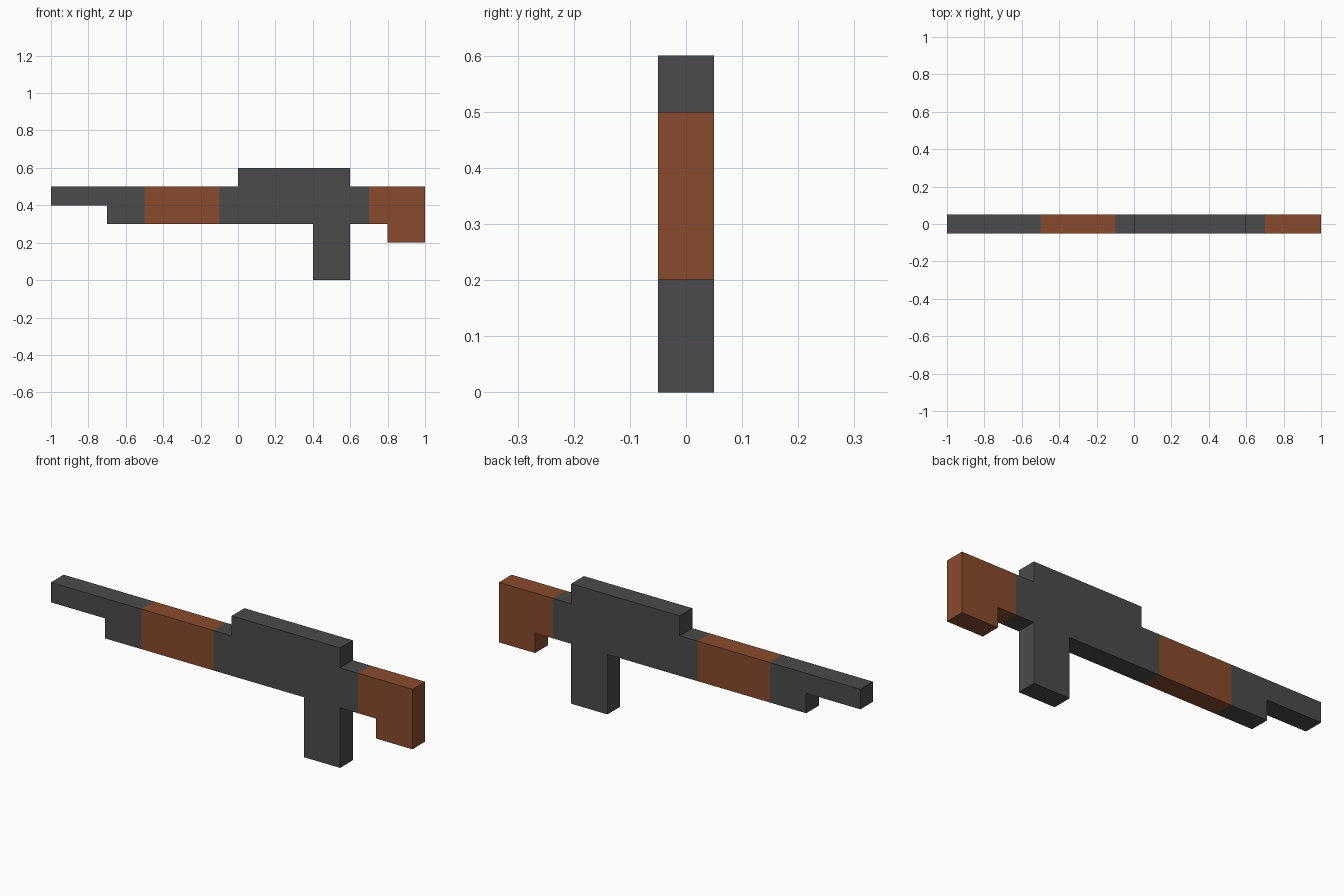
import bpy
import bmesh

cube = bpy.data.objects.get("Cube")
if cube:
    bpy.data.objects.remove(cube, do_unlink=True)

HALF_WIDTH = 0.05


def make_material(name, rgb):
    mat = bpy.data.materials.new(name)
    mat.use_nodes = True
    color = (*rgb, 1.0)
    mat.diffuse_color = color
    bsdf = next(n for n in mat.node_tree.nodes if n.type == "BSDF_PRINCIPLED")
    bsdf.inputs["Base Color"].default_value = color
    return mat


def extrude_profile(name, outline, mat):
    """Extrude a side outline of (x, z) points across the width."""
    bm = bmesh.new()
    face = bm.faces.new([bm.verts.new((x, -HALF_WIDTH, z)) for x, z in outline])
    result = bmesh.ops.extrude_face_region(bm, geom=[face])
    moved = [v for v in result["geom"] if isinstance(v, bmesh.types.BMVert)]
    bmesh.ops.translate(bm, verts=moved, vec=(0, 2 * HALF_WIDTH, 0))
    bmesh.ops.recalc_face_normals(bm, faces=bm.faces)
    mesh = bpy.data.meshes.new(name)
    bm.to_mesh(mesh)
    bm.free()
    mesh.materials.append(mat)
    obj = bpy.data.objects.new(name, mesh)
    bpy.context.collection.objects.link(obj)
    return obj


metal = make_material("dark_grey_metal", (0.07, 0.07, 0.07))
wood = make_material("brown_wood", (0.25, 0.07, 0.026))

# Barrel with its stepped underside
extrude_profile("barrel", [(-1, 0.4), (-0.7, 0.4), (-0.7, 0.3), (-0.5, 0.3),
                           (-0.5, 0.5), (-1, 0.5)], metal)

# Wooden hand guard
extrude_profile("hand_guard", [(-0.5, 0.3), (-0.1, 0.3), (-0.1, 0.5),
                               (-0.5, 0.5)], wood)

# Receiver with raised top and downward grip
extrude_profile("receiver_and_grip", [
    (-0.1, 0.3), (0.4, 0.3), (0.4, 0), (0.6, 0), (0.6, 0.3), (0.7, 0.3),
    (0.7, 0.5), (0.6, 0.5), (0.6, 0.6), (0, 0.6), (0, 0.5), (-0.1, 0.5)], metal)

# Wooden shoulder stock with dropped heel
extrude_profile("shoulder_stock", [(0.7, 0.3), (0.8, 0.3), (0.8, 0.2), (1, 0.2),
                                   (1, 0.5), (0.7, 0.5)], wood)
